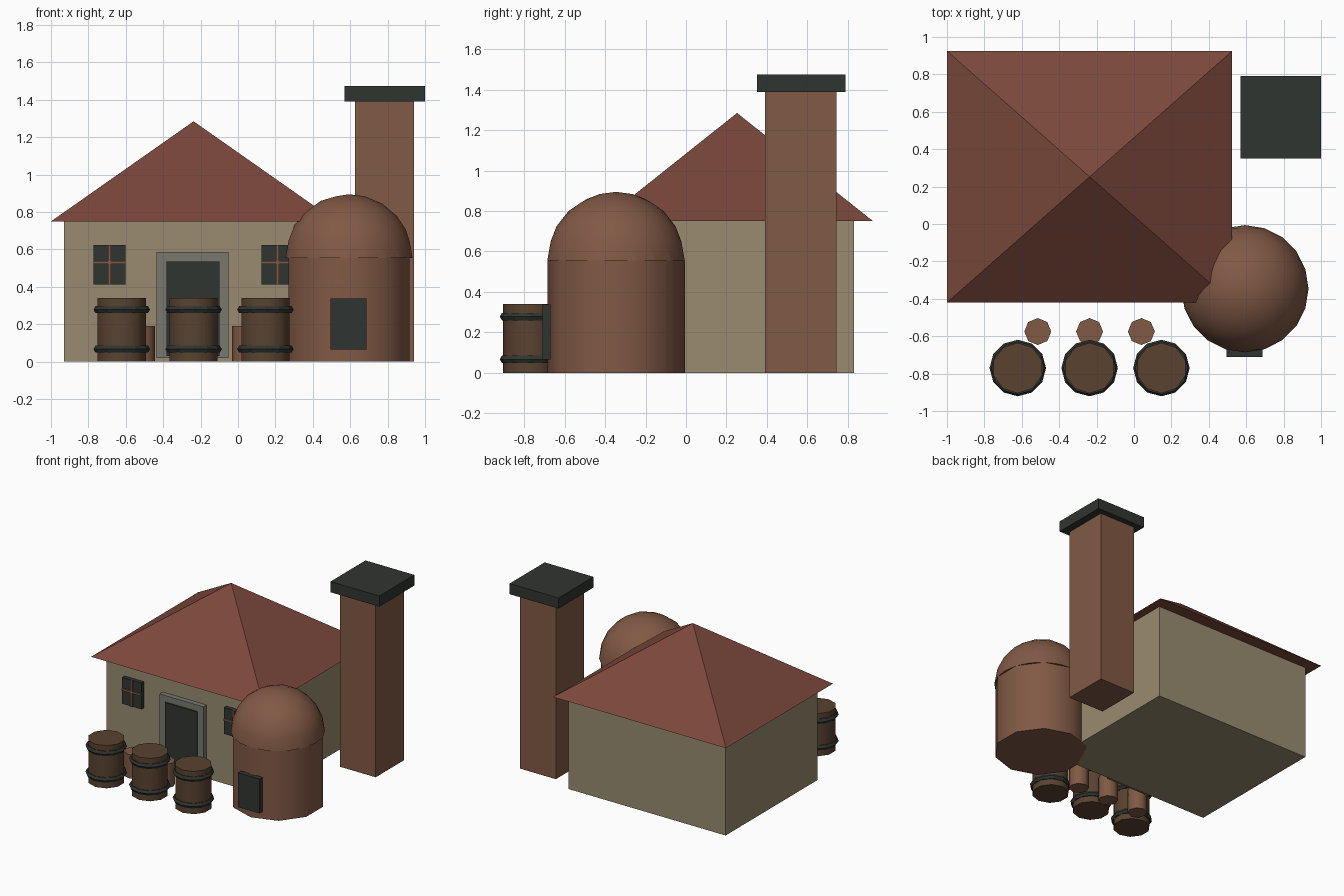
import bpy, bmesh, math

if "Cube" in bpy.data.objects:
    bpy.data.objects.remove(bpy.data.objects["Cube"])


def mat(name, r, g, b):
    m = bpy.data.materials.new(name)
    m.diffuse_color = (r, g, b, 1)
    m.use_nodes = True
    m.node_tree.nodes["Principled BSDF"].inputs["Base Color"].default_value = m.diffuse_color
    return m


PLASTER = mat("plaster", 0.32, 0.26, 0.16)
TILE = mat("roof_tile", 0.20, 0.065, 0.045)
CLAY = mat("clay", 0.22, 0.10, 0.06)
DARK = mat("dark_iron", 0.03, 0.035, 0.03)
WOOD = mat("wood", 0.10, 0.055, 0.03)
STONE = mat("stone", 0.19, 0.19, 0.16)


def finish(name, material, smooth=None):
    o = bpy.context.object
    o.name = name
    o.data.materials.append(material)
    if smooth:
        bpy.ops.object.shade_smooth_by_angle(angle=math.radians(smooth))
    return o


def box(name, x, y, z, material):
    """Box from (min, max) pairs."""
    bpy.ops.mesh.primitive_cube_add(size=1, location=[(a + b) / 2 for a, b in (x, y, z)])
    bpy.context.object.scale = [b - a for a, b in (x, y, z)]
    bpy.ops.object.transform_apply(location=False, rotation=False, scale=True)
    return finish(name, material)


def cylinder(name, x, y, r, h, sides, material):
    bpy.ops.mesh.primitive_cylinder_add(vertices=sides, radius=r, depth=h, location=(x, y, h / 2))
    return finish(name, material, 50)


CX, CY, FRONT = -0.2375, 0.2525, -0.325   # house centre and front wall

# House body and pyramid roof
box("house_walls", (-0.93, 0.455), (FRONT, 0.83), (0, 0.75), PLASTER)
bpy.ops.mesh.primitive_cone_add(vertices=4, radius1=math.sqrt(0.5), radius2=0, depth=1,
                                location=(CX, CY, 1.0175), rotation=(0, 0, math.pi / 4))
bpy.ops.object.transform_apply(location=False, rotation=True, scale=False)
bpy.context.object.scale = (1.525, 1.345, 0.535)
finish("roof", TILE)

# Door with stone surround
box("door_frame", (-0.435, -0.05), (FRONT - 0.04, FRONT), (0.02, 0.585), STONE)
box("door", (-0.382, -0.10), (FRONT - 0.05, FRONT), (0.03, 0.535), DARK)

# Windows with crossed glazing bars
for side, tag in ((-1, "left"), (1, "right")):
    x = CX + side * 0.449
    z = 0.518
    box(f"window_{tag}", (x - 0.085, x + 0.085), (FRONT - 0.03, FRONT), (z - 0.105, z + 0.105), DARK)
    bar = (FRONT - 0.04, FRONT - 0.02)
    box(f"window_upright_{tag}", (x - 0.008, x + 0.008), bar, (z - 0.105, z + 0.105), CLAY)
    box(f"window_crossbar_{tag}", (x - 0.085, x + 0.085), bar, (z + 0.004, z + 0.02), CLAY)

# Chimney and cap
box("chimney", (0.625, 0.94), (0.39, 0.745), (0, 1.39), CLAY)
box("chimney_cap", (0.57, 1.0), (0.35, 0.79), (1.39, 1.475), DARK)

# Domed kiln: drum, half-sphere dome, iron door
KX, KY, KR, KZ = 0.593, -0.346, 0.34, 0.555
cylinder("kiln_drum", KX, KY, KR, KZ, 10, CLAY)
bpy.ops.mesh.primitive_ico_sphere_add(subdivisions=3, radius=KR, location=(KX, KY, KZ))
dome = finish("kiln_dome", CLAY)
bm = bmesh.new()
bm.from_mesh(dome.data)
bmesh.ops.bisect_plane(bm, geom=bm.verts[:] + bm.edges[:] + bm.faces[:],
                       plane_co=(0, 0, 0), plane_no=(0, 0, 1), clear_inner=True)
bmesh.ops.holes_fill(bm, edges=[e for e in bm.edges if e.is_boundary])
bm.to_mesh(dome.data)
bm.free()
bpy.ops.object.shade_smooth_by_angle(angle=math.radians(50))
box("kiln_door", (0.495, 0.687), (-0.71, -0.67), (0.065, 0.338), DARK)

# Row of hooped barrels with stools behind
for i in (-1, 0, 1):
    bx = CX + i * 0.384
    cylinder(f"barrel_{i + 2}", bx, -0.77, 0.135, 0.34, 10, WOOD)
    for z, tag in ((0.067, "lower"), (0.278, "upper")):
        bpy.ops.mesh.primitive_torus_add(location=(bx, -0.77, z), major_segments=12,
                                         minor_segments=6, major_radius=0.129, minor_radius=0.022)
        finish(f"barrel_{i + 2}_hoop_{tag}", DARK)
    cylinder(f"stool_{i + 2}", CX + i * 0.277, -0.575, 0.072, 0.19, 8, CLAY)
